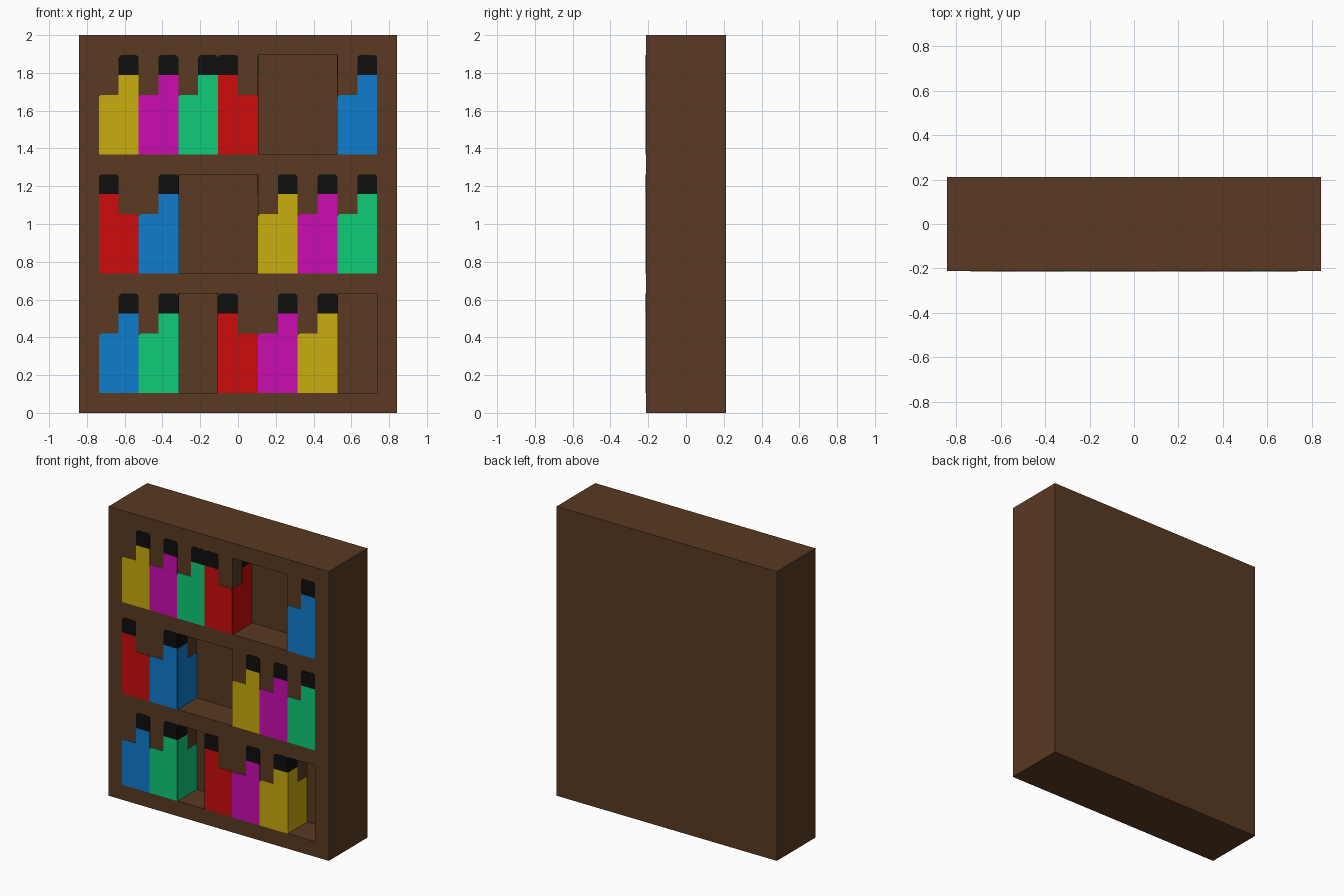
import bpy, bmesh
from mathutils import Vector

U = 2 / 19                      # one block unit
W, D, H = 16 * U, 4 * U, 19 * U
SKIN = 0.003                    # half thickness of the painted plates
ROWS = ["BG_RMY_", "RB__YMG", "YMGR__B"]   # bottom to top, "_" is an empty slot


def material(name, rgb):
    # Flat colour given as 0-255 display values, stored as linear
    lin = [((c / 255 + 0.055) / 1.055) ** 2.4 if c > 10 else c / 255 / 12.92 for c in rgb]
    m = bpy.data.materials.new(name)
    m.use_nodes = True
    m.diffuse_color = (*lin, 1)
    bsdf = next(n for n in m.node_tree.nodes if n.type == "BSDF_PRINCIPLED")
    bsdf.inputs["Base Color"].default_value = (*lin, 1)
    bsdf.inputs["Roughness"].default_value = 0.9
    return m


WOOD = material("brown wood", (90, 58, 34))
CAP = material("black cap", (14, 14, 14))
GLASS = {
    "Y": ("yellow", material("yellow glass", (202, 172, 14))),
    "M": ("magenta", material("magenta glass", (204, 12, 176))),
    "G": ("green", material("green glass", (14, 204, 120))),
    "R": ("red", material("red glass", (204, 12, 12))),
    "B": ("blue", material("blue glass", (14, 124, 206))),
}


def add_object(name, bm, mat):
    bmesh.ops.recalc_face_normals(bm, faces=bm.faces)
    me = bpy.data.meshes.new(name)
    bm.to_mesh(me)
    bm.free()
    me.materials.append(mat)
    ob = bpy.data.objects.new(name, me)
    bpy.context.collection.objects.link(ob)
    return ob


def box(name, lo, hi, mat):
    bm = bmesh.new()
    bmesh.ops.create_cube(bm, size=1)
    lo, hi = Vector(lo), Vector(hi)
    for v in bm.verts:
        v.co = (lo + hi) / 2 + v.co * (hi - lo)
    return add_object(name, bm, mat)


def plate(name, outline, origin, along, normal, mat):
    # Thin slab with the given outline (in units) lying on a wall
    bm = bmesh.new()
    along, normal = Vector(along), Vector(normal)
    base = Vector(origin) - normal * SKIN
    verts = [bm.verts.new(base + along * a * U + Vector((0, 0, z * U))) for a, z in outline]
    face = bm.faces.new(verts)
    ext = bmesh.ops.extrude_face_region(bm, geom=[face])["geom"]
    for v in ext:
        if isinstance(v, bmesh.types.BMVert):
            v.co += normal * SKIN * 2
    return add_object(name, bm, mat)


def bottle(name, neck_far, origin, along, normal, mat):
    # Two-unit body with a one-unit neck and a cap, corners slightly clipped
    c = 0.12
    body = [(0, 0), (2, 0), (2, 4), (1, 4), (1, 3), (c, 3), (0, 3 - c)]
    cap = [(1, 4), (2, 4), (2, 5 - c), (2 - c, 5), (1 + c, 5), (1, 5 - c)]
    if not neck_far:
        body = [(2 - a, z) for a, z in body]
        cap = [(2 - a, z) for a, z in cap]
    plate(name + "_glass", body, origin, along, normal, mat)
    plate(name + "_cap", cap, origin, along, normal, CAP)


cube = bpy.data.objects.get("Cube")
if cube:
    bpy.data.objects.remove(cube, do_unlink=True)

# Solid cabinet
cabinet = box("cabinet", (-W / 2, -D / 2, 0), (W / 2, D / 2, H), WOOD)


def slot_x(i):
    return (2 * i - 7) * U


def cut_recess(x0, x1, z):
    cutter = box("recess_cutter", (x0, -D, z), (x1, 0, z + 5 * U), WOOD)
    cutter.hide_render = True
    mod = cabinet.modifiers.new("recess", "BOOLEAN")
    mod.operation = "DIFFERENCE"
    mod.solver = "EXACT"
    mod.object = cutter
    bpy.context.view_layer.objects.active = cabinet
    bpy.ops.object.modifier_apply(modifier=mod.name)
    bpy.data.objects.remove(cutter, do_unlink=True)


for r, row in enumerate(ROWS):
    z = (1 + 6 * r) * U
    shelf = ("lower", "middle", "upper")[r]
    for i, key in enumerate(row):
        if key == "_":
            # Cut each run of empty slots once, from its first slot
            if i == 0 or row[i - 1] != "_":
                end = i
                while end < len(row) and row[end] == "_":
                    end += 1
                cut_recess(slot_x(i), slot_x(end), z)
            continue
        colour, mat = GLASS[key]
        name = f"{shelf}_{colour}_bottle"
        neck_right = key != "R"
        x = slot_x(i)
        # Bottle front
        bottle(name + "_front", neck_right, (x, -D / 2, z), (1, 0, 0), (0, -1, 0), mat)
        # Bottle sides that face an empty slot
        if row[i + 1:i + 2] == "_":
            bottle(name + "_left_side", not neck_right, (x + 2 * U, -D / 2, z),
                   (0, 1, 0), (1, 0, 0), mat)
        if i > 0 and row[i - 1] == "_":
            bottle(name + "_right_side", neck_right, (x, -D / 2, z),
                   (0, 1, 0), (-1, 0, 0), mat)
